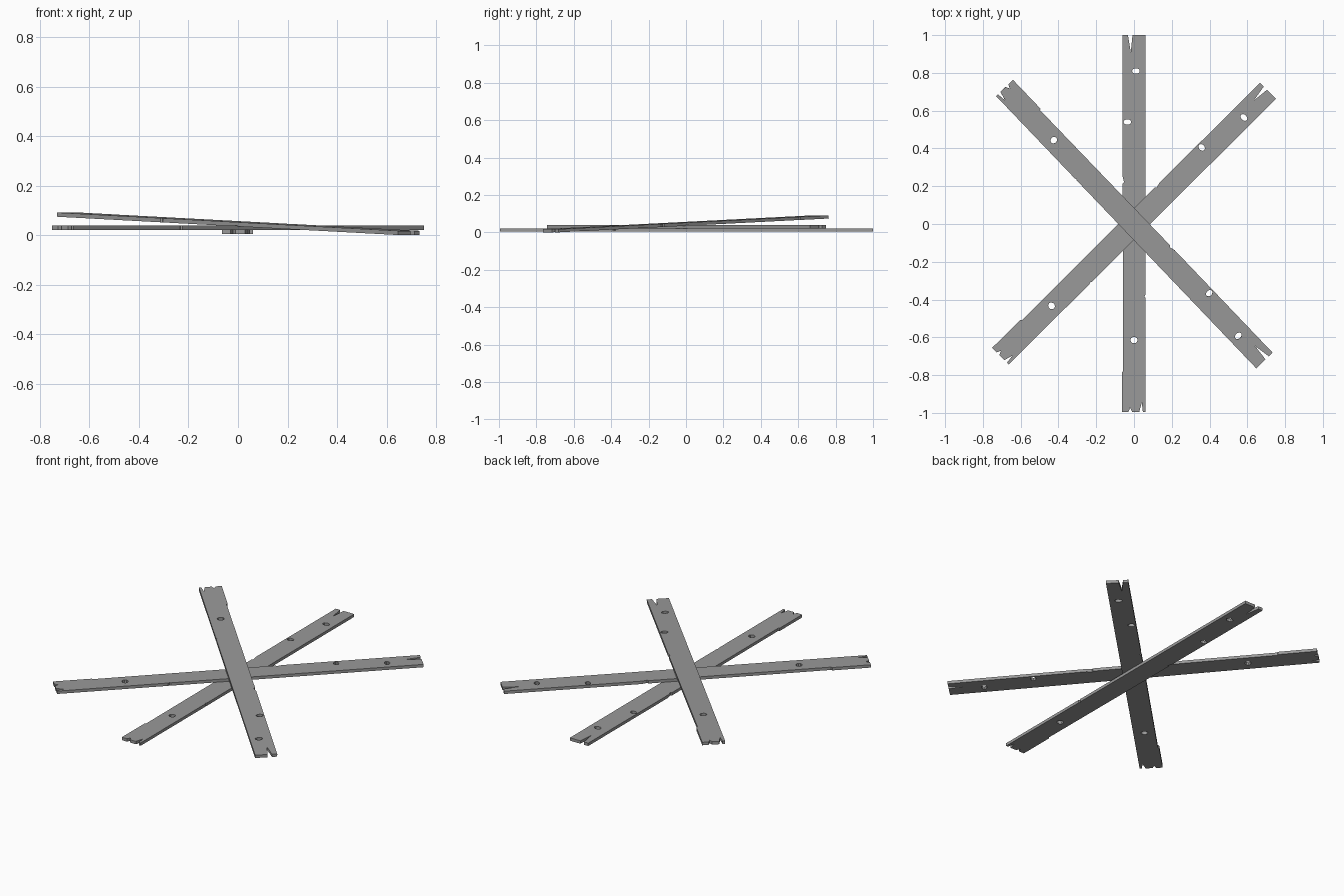
import bpy
import bmesh
from math import sin, cos, radians, tau

old = bpy.data.objects.get("Cube")
if old:
    bpy.data.objects.remove(old, do_unlink=True)

grey = bpy.data.materials.new("weathered_grey")
grey.use_nodes = True
colour = (0.32, 0.32, 0.32, 1)
grey.diffuse_color = colour
grey.node_tree.nodes["Principled BSDF"].inputs["Base Color"].default_value = colour

THICK = 0.017

# Board outline, with split ends and chipped edges
outline = [
    (-0.064, -0.995), (-0.03, -0.995), (-0.02, -0.972), (-0.01, -0.995),
    (0.028, -0.995), (0.041, -0.945), (0.047, -0.995), (0.06, -0.995),
    (0.06, -0.39), (0.055, -0.383), (0.06, -0.376), (0.06, 1),
    (-0.008, 1), (-0.017, 0.91), (-0.032, 1), (-0.06, 1),
    (-0.06, 0.25), (-0.052, 0.22), (-0.06, 0.215), (-0.057, -0.78), (-0.064, -0.785),
]


def nail_hole(x, y, rx, ry, sides=10):
    return [(x + rx * cos(tau * i / sides), y + ry * sin(tau * i / sides))
            for i in range(sides)]


holes = [nail_hole(0.01, 0.81, 0.021, 0.015),
         nail_hole(-0.035, 0.54, 0.02, 0.015),
         nail_hole(0, -0.615, 0.019, 0.017)]


def board_mesh():
    """Fill the outline around the holes and give it thickness."""
    curve = bpy.data.curves.new("board_profile", "CURVE")
    curve.dimensions = "2D"
    curve.fill_mode = "BOTH"
    curve.extrude = THICK / 2
    for loop in [outline] + holes:
        spline = curve.splines.new("POLY")
        spline.points.add(len(loop) - 1)
        for point, (x, y) in zip(spline.points, loop):
            point.co = (x, y, 0, 1)
        spline.use_cyclic_u = True
    helper = bpy.data.objects.new("board_profile", curve)
    mesh = bpy.data.meshes.new_from_object(helper)
    bpy.data.objects.remove(helper)
    bpy.data.curves.remove(curve)
    # Weld the caps to the sides and keep the faces flat
    bm = bmesh.new()
    bm.from_mesh(mesh)
    bmesh.ops.remove_doubles(bm, verts=bm.verts, dist=0.0001)
    bmesh.ops.recalc_face_normals(bm, faces=bm.faces)
    for face in bm.faces:
        face.smooth = False
        face.material_index = 0
    bm.to_mesh(mesh)
    bm.free()
    mesh.materials.clear()
    mesh.materials.append(grey)
    return mesh


# Three copies of the board, stacked and turned; the top one leans to the ground
board = board_mesh()
for name, z, tilt, turn in [("bottom_board", 0.0135, 0, 0),
                            ("middle_board", 0.030, 0, -45.2),
                            ("top_leaning_board", 0.046, -2.12, -136.3)]:
    obj = bpy.data.objects.new(name, board)
    obj.location.z = z
    obj.rotation_euler = (radians(tilt), 0, radians(turn))
    bpy.context.collection.objects.link(obj)
